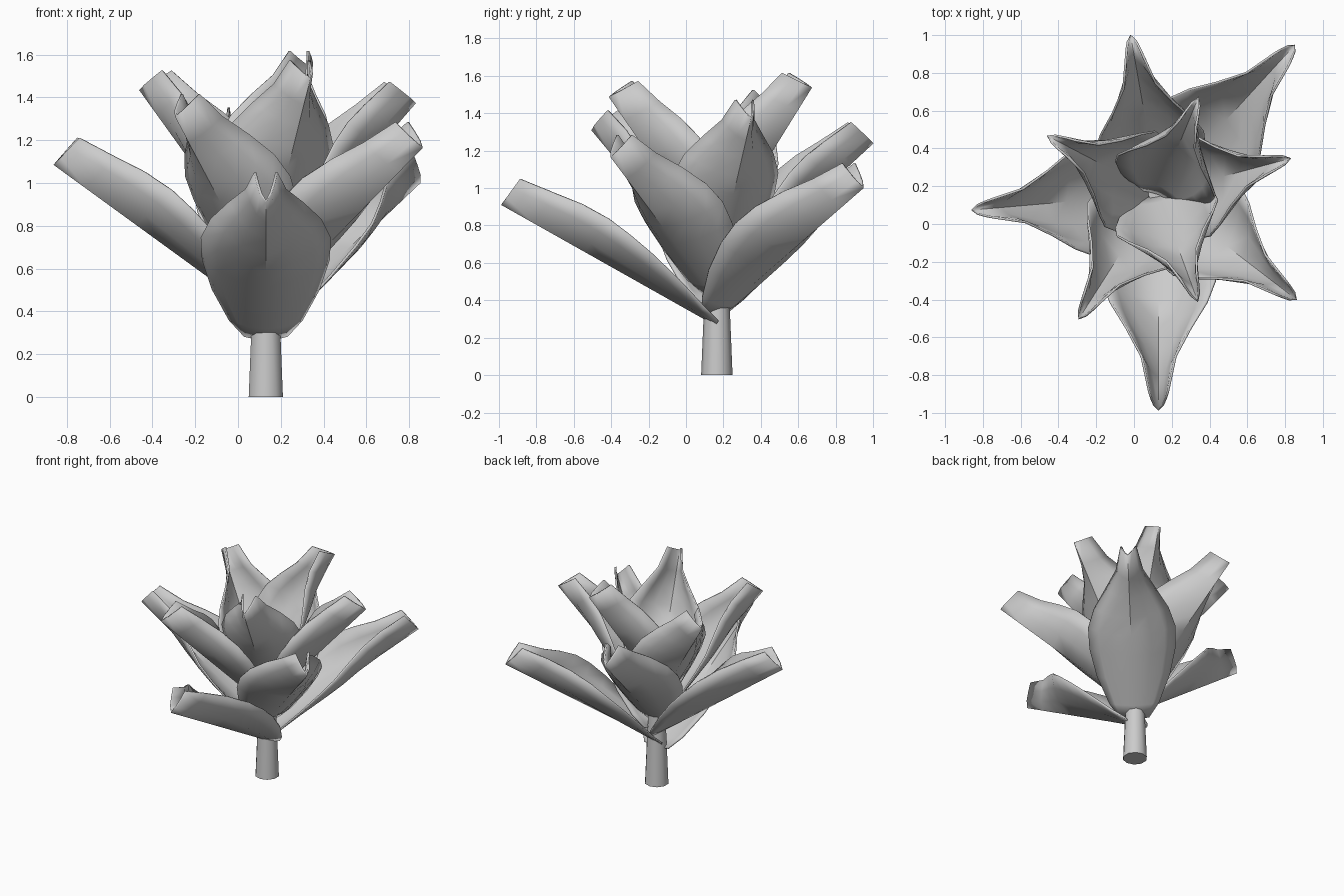
import bpy, bmesh
from math import radians, cos, sin, atan2, hypot
from mathutils import Vector

if "Cube" in bpy.data.objects:
    bpy.data.objects.remove(bpy.data.objects["Cube"])

CX, CY = 0.13, 0.16

# Petal stations: fraction along, half width, height of the curled-up rim
STATIONS = [(0.0, 0.10, 0.02), (0.08, 0.17, 0.05), (0.23, 0.25, 0.11),
            (0.38, 0.295, 0.16), (0.5, 0.30, 0.19), (0.61, 0.255, 0.21),
            (0.73, 0.17, 0.21), (0.85, 0.09, 0.19), (1.0, 0.05, 0.165)]
ACROSS = [-1, -0.75, -0.45, 0, 0.45, 0.75, 1]


def smooth(ob):
    bpy.ops.object.select_all(action='DESELECT')
    ob.select_set(True)
    bpy.context.view_layer.objects.active = ob
    bpy.ops.object.shade_smooth_by_angle(angle=radians(40))


def petal(name, heading, base_z, tip_r, tip_z, width):
    length = hypot(tip_r, tip_z - base_z)
    elevation = atan2(tip_z - base_z, tip_r)
    ch, sh = cos(heading), sin(heading)
    ce, se = cos(elevation), sin(elevation)
    along = Vector((ch * ce, sh * ce, se))
    side = Vector((-sh, ch, 0))
    up = Vector((-ch * se, -sh * se, ce))
    origin = Vector((CX, CY, base_z))
    bm = bmesh.new()
    rows = []
    for f, w, h in STATIONS:
        row = []
        for v in ACROSS:
            rise = h * abs(v) ** 1.7
            row.append(bm.verts.new(origin + along * (f * length - 0.12 * rise)
                                    + side * (w * width * v) + up * rise))
        rows.append(row)
    for a, b in zip(rows, rows[1:]):
        for j in range(len(ACROSS) - 1):
            bm.faces.new((a[j], b[j], b[j + 1], a[j + 1]))
    bmesh.ops.recalc_face_normals(bm, faces=bm.faces)
    me = bpy.data.meshes.new(name)
    bm.to_mesh(me)
    bm.free()
    ob = bpy.data.objects.new(name, me)
    bpy.context.collection.objects.link(ob)
    mod = ob.modifiers.new("thickness", 'SOLIDIFY')
    mod.thickness = 0.012
    mod.offset = 0
    smooth(ob)


# Stem, running up inside the petals
bpy.ops.mesh.primitive_cone_add(vertices=10, radius1=0.084, radius2=0.055,
                                depth=0.7, location=(CX, CY + 0.005, 0.35))
stem = bpy.context.object
stem.name = "stem"
smooth(stem)

# Ten petals in a golden-angle spiral, climbing and steepening toward the centre
for i in range(10):
    petal(f"petal_{i + 1}", radians(270 + 137.5 * i),
          0.27 + 0.05 * i,
          1.145 - 0.0795 * i + 0.0015 * i * i,
          0.915 + 0.092 * i - 0.0025 * i * i,
          1 - 0.008 * i)
